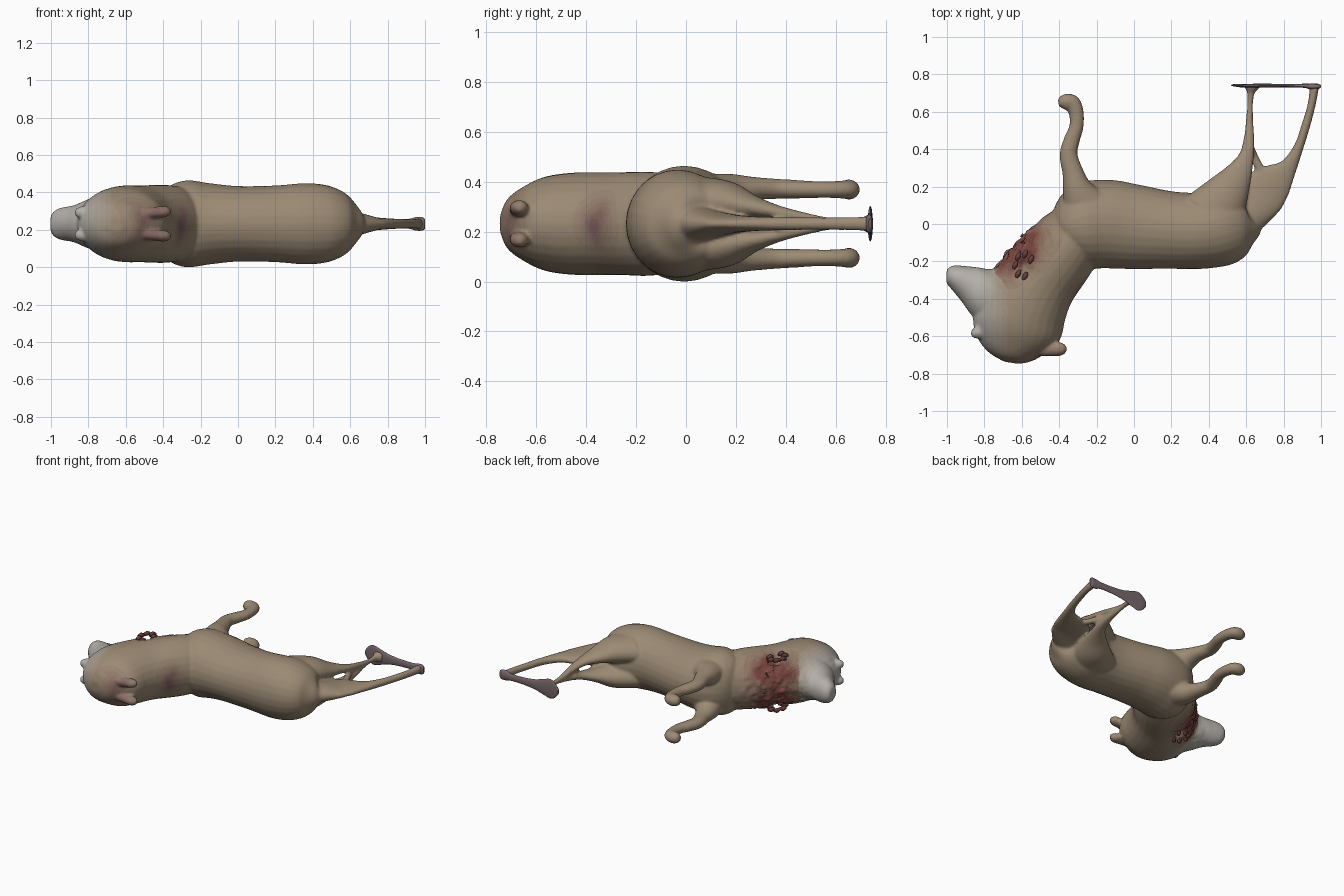
import bpy, bmesh, math
from mathutils import Vector, noise

if "Cube" in bpy.data.objects:
    bpy.data.objects.remove(bpy.data.objects["Cube"])

MID = 0.232  # the animal lies on its side, mirrored about this height


def spline(rows, steps=5):
    """Catmull-Rom interpolation of section rows."""
    rows = [Vector(r) for r in rows]
    out = []
    for i in range(len(rows) - 1):
        p0, p1 = rows[max(i - 1, 0)], rows[i]
        p2, p3 = rows[i + 1], rows[min(i + 2, len(rows) - 1)]
        for k in range(steps):
            t = k / steps
            out.append(0.5 * (2 * p1 + (p2 - p0) * t + (2 * p0 - 5 * p1 + 4 * p2 - p3) * t * t
                              + (3 * p1 - p0 - 3 * p2 + p3) * t ** 3))
    return out + [rows[-1]]


def loft(bm, rows, sides=28):
    """Rows are x, y, height offset from MID, in-plane radius, height radius."""
    secs = spline(rows)
    rings = []
    for i, s in enumerate(secs):
        a, b = secs[max(i - 1, 0)], secs[min(i + 1, len(secs) - 1)]
        t = Vector((b[0] - a[0], b[1] - a[1])).normalized()
        side = Vector((-t.y, t.x, 0))
        c = Vector((s[0], s[1], MID + s[2]))
        rings.append([bm.verts.new(c + side * max(s[3], .004) * math.cos(u)
                                   + Vector((0, 0, max(s[4], .004) * math.sin(u))))
                      for u in (2 * math.pi * k / sides for k in range(sides))])
    for r, q in zip(rings, rings[1:]):
        for k in range(sides):
            n = (k + 1) % sides
            bm.faces.new((r[k], r[n], q[n], q[k]))
    bm.faces.new(rings[0])
    bm.faces.new(rings[-1])


def pair(bm, rows):
    for s in (1, -1):
        loft(bm, [(x, y, z * s, a, b) for x, y, z, a, b in rows])


def make(name, bm):
    bmesh.ops.recalc_face_normals(bm, faces=bm.faces[:])
    me = bpy.data.meshes.new(name)
    bm.to_mesh(me)
    bm.free()
    ob = bpy.data.objects.new(name, me)
    bpy.context.collection.objects.link(ob)
    bpy.context.view_layer.objects.active = ob
    return ob


def material(name, rgb):
    m = bpy.data.materials.new(name)
    m.diffuse_color = (*rgb, 1)
    m.use_nodes = True
    m.node_tree.nodes["Principled BSDF"].inputs["Base Color"].default_value = m.diffuse_color
    return m


bm = bmesh.new()
# torso
loft(bm, [(.635, .03, 0, .05, .05), (.62, .02, 0, .11, .11), (.57, .01, 0, .175, .165),
          (.48, -.01, 0, .21, .205), (.36, -.035, 0, .205, .217), (.2, -.033, 0, .207, .205),
          (0, -.015, 0, .227, .202), (-.15, 0, 0, .237, .217), (-.28, -.01, 0, .225, .232),
          (-.38, -.03, 0, .15, .19), (-.42, -.04, 0, .06, .1)])
# neck and skull
loft(bm, [(-.24, .03, 0, .15, .18), (-.38, -.13, 0, .2, .208), (-.52, -.3, 0, .222, .206),
          (-.6, -.45, 0, .242, .205), (-.625, -.56, 0, .24, .19), (-.64, -.64, 0, .2, .155),
          (-.65, -.71, 0, .12, .105), (-.655, -.742, 0, .04, .04)])
# muzzle
loft(bm, [(-.64, -.44, 0, .19, .17), (-.77, -.38, 0, .155, .14), (-.87, -.325, 0, .105, .1),
          (-.95, -.285, 0, .068, .085), (-.99, -.272, 0, .048, .06), (-1.003, -.27, 0, .02, .03)])
# ears and brows
pair(bm, [(-.55, -.67, .05, .035, .03), (-.45, -.672, .06, .036, .03),
          (-.39, -.668, .065, .036, .03), (-.36, -.665, .065, .016, .015)])
pair(bm, [(-.8, -.57, .06, .04, .04), (-.85, -.583, .06, .03, .03), (-.873, -.585, .06, .012, .015)])
# front legs
pair(bm, [(-.25, .08, .1, .14, .1), (-.3, .18, .125, .085, .075), (-.325, .27, .14, .058, .048),
          (-.35, .37, .14, .048, .04), (-.332, .45, .138, .043, .037), (-.308, .52, .137, .038, .034),
          (-.308, .59, .137, .04, .034), (-.33, .645, .137, .045, .038),
          (-.37, .653, .137, .042, .04), (-.405, .65, .137, .022, .025)])
# hind legs, drawn together towards the ankle
pair(bm, [(.42, .05, .09, .17, .1), (.5, .17, .09, .12, .08), (.56, .27, .07, .075, .045),
          (.6, .36, .05, .042, .028), (.615, .45, .03, .03, .022), (.618, .56, .01, .019, .018),
          (.622, .65, 0, .015, .018), (.625, .705, 0, .022, .025), (.63, .738, 0, .05, .045)])
# strand between the hind legs and the tail
loft(bm, [(.61, .44, 0, .02, .02), (.64, .37, 0, .02, .02), (.67, .3, 0, .025, .02), (.71, .24, 0, .03, .02)])
# tail with a broad thin root
loft(bm, [(.54, .0, 0, .1, .1), (.62, .07, 0, .115, .065), (.69, .165, 0, .13, .04),
          (.76, .235, 0, .1, .032), (.825, .305, 0, .05, .028), (.88, .41, 0, .027, .026),
          (.92, .53, 0, .024, .025), (.95, .64, 0, .022, .026), (.965, .735, 0, .025, .03)])
body = make("animal_body", bm)

# fuse the parts into one skin
rm = body.modifiers.new("fuse", 'REMESH')
rm.mode, rm.voxel_size = 'VOXEL', 0.0095
sm = body.modifiers.new("relax", 'SMOOTH')
sm.factor, sm.iterations = 0.5, 5
for m in ("fuse", "relax"):
    bpy.ops.object.modifier_apply(modifier=m)


def spot(p, x, y, rx, ry):
    return math.exp(-((p.x - x) / rx) ** 2 - ((p.y - y) / ry) ** 2)


def throat(p):
    """Strength of the torn band that runs along the throat."""
    along = (p - Vector((-.62, -.14, p.z))).dot(Vector((-.78, -.62, 0)))
    across = (p - Vector((-.62, -.14, p.z))).dot(Vector((.62, -.78, 0)))
    return math.exp(-(along / .17) ** 2 - (across / .105) ** 2)


# ragged throat wound with a hole on either side
for v in body.data.vertices:
    p = v.co.copy()
    w = throat(p)
    if w > .03:
        n = noise.noise(p * 22) * .022 + noise.noise(p * 50) * .008
        v.co += v.normal * (n - .008) * w
        v.co.z -= (p.z - MID) * .3 * spot(p, -.59, -.22, .035, .05)

# blended patches of colour
TAN = Vector((.33, .255, .175))
tints = {"wound": Vector((.19, .06, .05)), "pale": Vector((.46, .43, .4)), "bruise": Vector((.2, .1, .1))}
N = 6
slots = {}
body.data.materials.append(material("skin", TAN))
for key, col in tints.items():
    for k in range(1, N + 1):
        slots[key, k] = len(body.data.materials)
        body.data.materials.append(material(f"{key}_{k}", TAN.lerp(col, k / N)))
for f in body.data.polygons:
    p = f.center
    j = 1 + .5 * noise.noise(p * 14)
    amount = {"wound": throat(p) * 1.25 * j,
              "pale": max(0, min(1, (-.66 - p.x) / .18)) * (1 if p.y < -.18 else 0),
              "bruise": max(spot(p, -.3, -.36, .06, .07) * math.exp(-((p.z - MID) / .1) ** 2),
                            .8 * spot(p, -.45, -.71, .14, .045)) * j}
    if p.x < -.8:
        amount["wound"] *= .3
    key = max(amount, key=amount.get)
    k = min(N, round(amount[key] * N))
    f.material_index = slots[key, k] if k > 0 else 0
bpy.ops.object.select_all(action='DESELECT')
body.select_set(True)
bpy.ops.object.shade_smooth()

# thin paddle that joins the ankle to the tail tip
bm = bmesh.new()
loft(bm, [(.52, .742, 0, .004, .02), (.55, .741, 0, .008, .055), (.59, .739, 0, .01, .072),
          (.65, .739, 0, .011, .056), (.72, .74, 0, .01, .036), (.82, .74, 0, .009, .026),
          (.91, .739, 0, .011, .026), (.95, .734, 0, .016, .036), (.985, .736, 0, .014, .036),
          (1.0, .738, 0, .006, .025)], 20)
paddle = make("foot_paddle", bm)
paddle.data.materials.append(material("dark_foot", (.19, .14, .15)))

# torn flaps around the throat holes
bm = bmesh.new()
for s in (1, -1):
    for i in range(6):
        a = math.radians(30 + i * 50)
        x, y = -.59 + .045 * math.cos(a), -.22 + .06 * math.sin(a)
        loft(bm, [(x - .012, y - .02, s * .18, .008, .012), (x, y, s * .186, .014, .016),
                  (x + .01, y + .022, s * .18, .007, .01)], 10)
flaps = make("torn_flaps", bm)
flaps.data.materials.append(material("dark_flesh", (.13, .05, .045)))

for ob in (paddle, flaps):
    bpy.ops.object.select_all(action='DESELECT')
    ob.select_set(True)
    bpy.context.view_layer.objects.active = ob
    bpy.ops.object.shade_smooth_by_angle(angle=math.radians(50))
